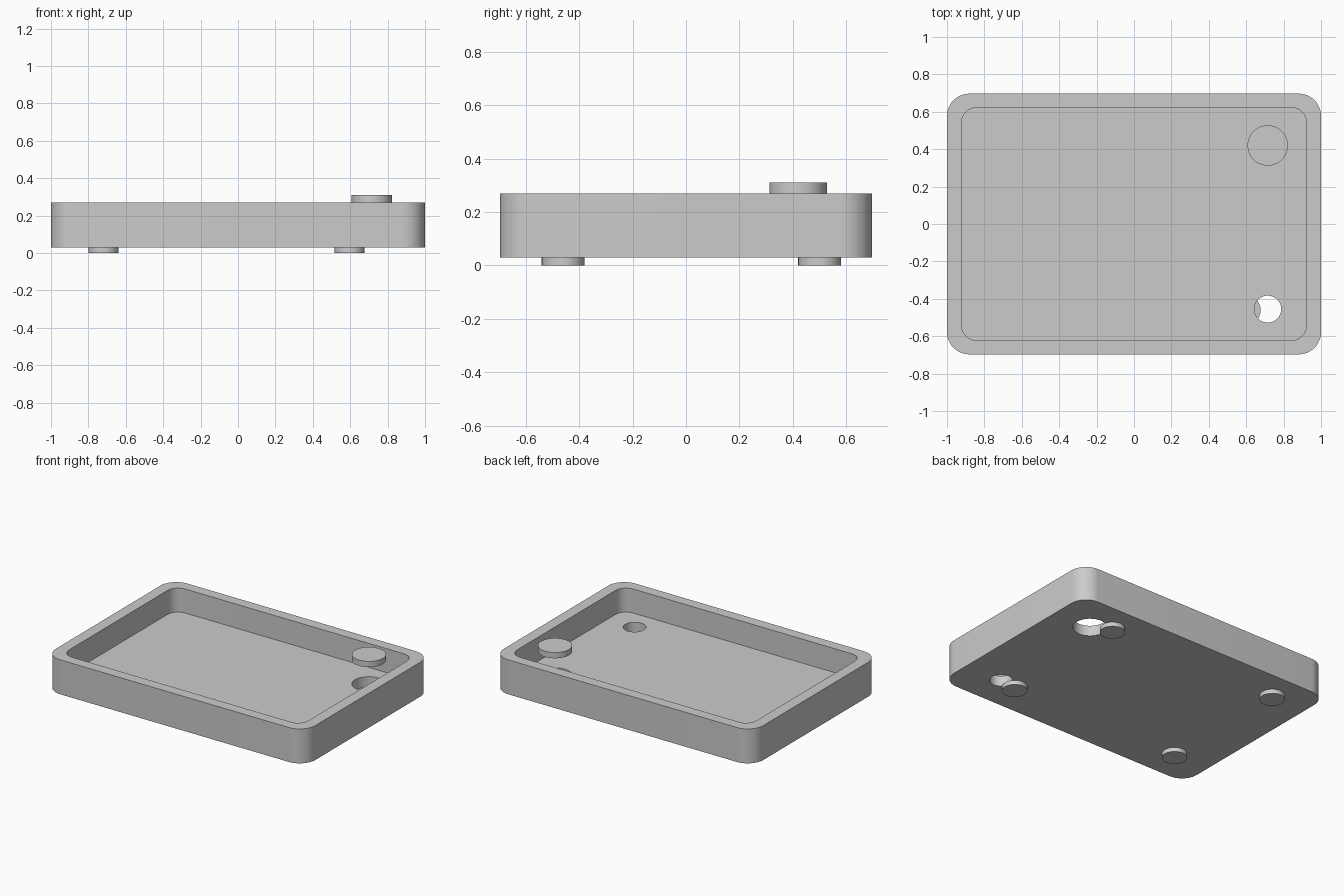
import bpy
import bmesh
from math import cos, sin, pi, radians

cube = bpy.data.objects.get("Cube")
if cube:
    bpy.data.objects.remove(cube, do_unlink=True)

# Single grey material
grey = bpy.data.materials.new("light_grey")
grey.use_nodes = True
colour = (0.6, 0.6, 0.6, 1)
grey.diffuse_color = colour
grey.node_tree.nodes["Principled BSDF"].inputs["Base Color"].default_value = colour


def prism(name, outline, z0, z1):
    """Extrude a closed xy outline from z0 up to z1."""
    bm = bmesh.new()
    face = bm.faces.new([bm.verts.new((x, y, z0)) for x, y in outline])
    result = bmesh.ops.extrude_face_region(bm, geom=[face])
    top = [v for v in result["geom"] if isinstance(v, bmesh.types.BMVert)]
    bmesh.ops.translate(bm, vec=(0, 0, z1 - z0), verts=top)
    bmesh.ops.recalc_face_normals(bm, faces=bm.faces)
    mesh = bpy.data.meshes.new(name)
    bm.to_mesh(mesh)
    bm.free()
    mesh.materials.append(grey)
    obj = bpy.data.objects.new(name, mesh)
    bpy.context.collection.objects.link(obj)
    return obj


def rounded_rect(hx, hy, r, steps=12):
    points = []
    for i, (sx, sy) in enumerate([(1, 1), (-1, 1), (-1, -1), (1, -1)]):
        for k in range(steps + 1):
            a = (i + k / steps) * pi / 2
            points.append((sx * (hx - r) + r * cos(a), sy * (hy - r) + r * sin(a)))
    return points


def circle(x, y, r, sides=64):
    return [(x + r * cos(2 * pi * k / sides), y + r * sin(2 * pi * k / sides))
            for k in range(sides)]


def activate(obj):
    bpy.ops.object.select_all(action="DESELECT")
    obj.select_set(True)
    bpy.context.view_layer.objects.active = obj


def smooth(obj):
    activate(obj)
    bpy.ops.object.shade_smooth_by_angle(angle=radians(30))


BASE, FLOOR, RIM, TOP = 0.03, 0.103, 0.27, 0.31
CAP = (0.715, 0.42, 0.108)
HOLE = (0.715, -0.455, 0.072)

# Open tray with a recess and two holes through the floor
tray = prism("tray", rounded_rect(1, 0.697, 0.12), BASE, RIM)
cutters = [
    prism("recess_cutter", rounded_rect(0.922, 0.622, 0.08), FLOOR, RIM + 0.2),
    prism("large_hole_cutter", circle(*CAP), -0.1, FLOOR + 0.05),
    prism("small_hole_cutter", circle(*HOLE), -0.1, FLOOR + 0.05),
]
for cutter in cutters:
    cutter.hide_render = True
    activate(tray)
    mod = tray.modifiers.new("cut", "BOOLEAN")
    mod.operation = "DIFFERENCE"
    mod.solver = "EXACT"
    mod.object = cutter
    bpy.ops.object.modifier_apply(modifier=mod.name)
    bpy.data.objects.remove(cutter, do_unlink=True)
smooth(tray)

# Round button sitting level with the rim, above the large hole
smooth(prism("button", circle(*CAP), RIM, TOP))

# Four round feet
for side, x in (("left", 0.597), ("right", -0.72)):
    for end, y in (("front", -0.46), ("back", 0.5)):
        smooth(prism(f"{end}_{side}_foot", circle(x, y, 0.08), 0, BASE))
